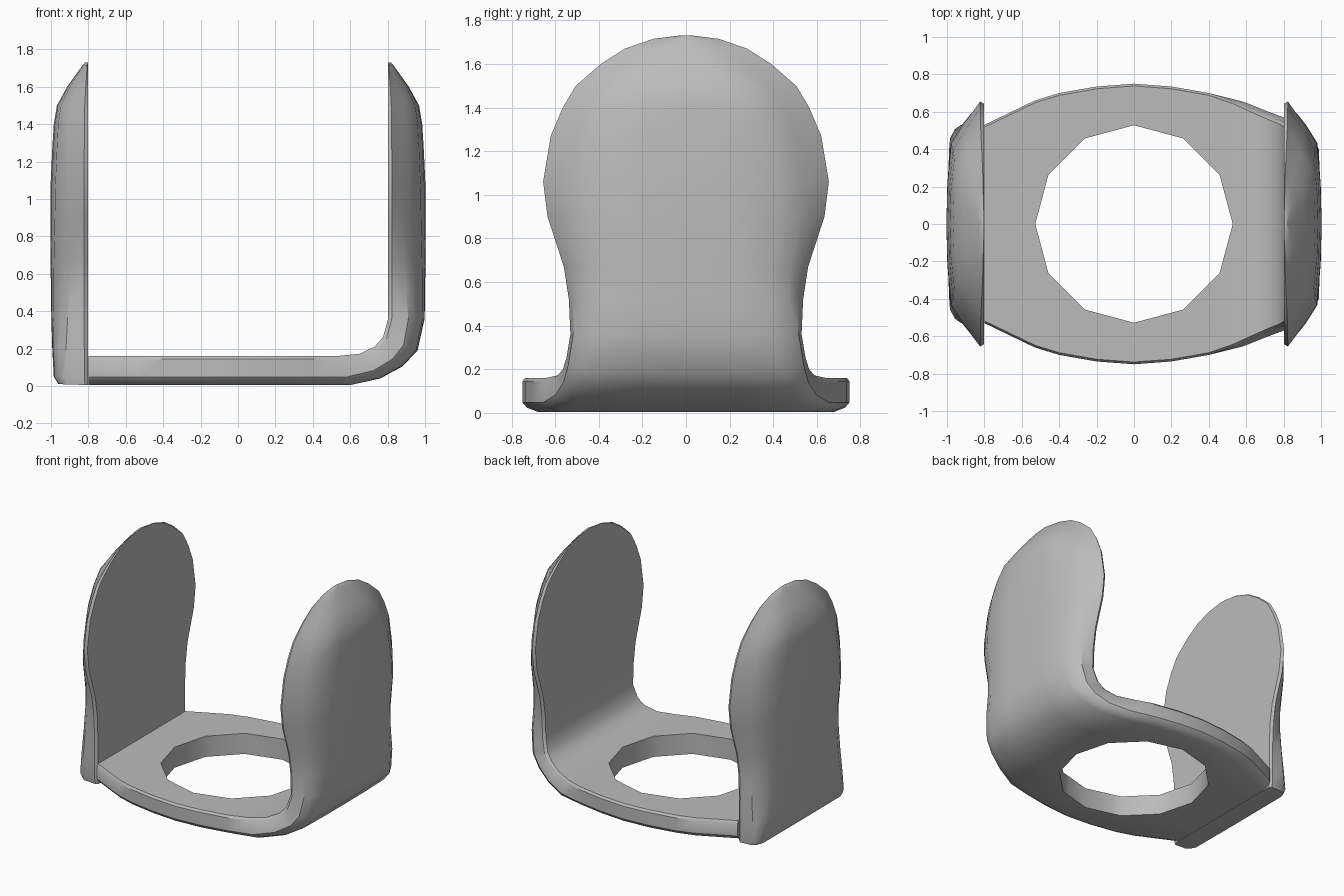
import bpy, bmesh, math

cube = bpy.data.objects.get("Cube")
if cube:
    bpy.data.objects.remove(cube)

grey = bpy.data.materials.new("plain grey")
grey.use_nodes = True
COLOR = (0.5, 0.5, 0.5, 1)
grey.diffuse_color = COLOR
grey.node_tree.nodes["Principled BSDF"].inputs["Base Color"].default_value = COLOR

# Edge profiles from rim to centre: (inset share, depth share)
BASE_EDGE = [(0, .1), (0, .72), (.3, .88), (1, 1)]
EAR_EDGE = [(0, .1), (.25, .3), (.55, .55), (1, .87)]


def section(xi, zi, xo, zo, w, r, k):
    """Closed ring across the part, from the inner to the outer surface."""
    r = min(r, .6 * w)
    half = [(w - min(.012, w * .2), 0)]
    for (a, f), (b, g) in zip(BASE_EDGE, EAR_EDGE):
        half.append((w - r * (a + (b - a) * k), f + (g - f) * k))
    half.append(((w - r) * .5, 1 - .03 * k))
    ring = half + [(0, 1)] + [(-y, f) for y, f in reversed(half)]
    return [(xi + (xo - xi) * f, y, zi + (zo - zi) * f) for y, f in ring]


def loft(name, stations):
    bm = bmesh.new()
    rings = [[bm.verts.new(p) for p in section(*s)] for s in stations]
    for a, b in zip(rings, rings[1:]):
        n = len(a)
        for i in range(n):
            j = (i + 1) % n
            bm.faces.new((a[i], a[j], b[j], b[i]))
    bm.faces.new(rings[0])
    bm.faces.new(rings[-1])
    bmesh.ops.recalc_face_normals(bm, faces=bm.faces)
    mesh = bpy.data.meshes.new(name)
    bm.to_mesh(mesh)
    bm.free()
    mesh.materials.append(grey)
    ob = bpy.data.objects.new(name, mesh)
    bpy.context.collection.objects.link(ob)
    return ob


def smooth(ob):
    bpy.ops.object.select_all(action='DESELECT')
    ob.select_set(True)
    bpy.context.view_layer.objects.active = ob
    bpy.ops.object.shade_smooth_by_angle(angle=math.radians(35))


# Rounded ear outline: height, half width, thickness, edge inset, edge blend
EAR = [(.36, .53, .195, .13, .4), (.52, .537, .197, .15, .55), (.67, .56, .2, .17, .7),
       (.9, .635, .2, .2, .9), (1.06, .655, .2, .225, 1), (1.27, .62, .19, .225, 1),
       (1.4, .565, .182, .225, 1), (1.5, .505, .165, .22, 1), (1.6, .39, .11, .2, 1),
       (1.67, .28, .06, .15, 1), (1.715, .15, .028, .1, 1), (1.73, .03, .015, .02, 1)]


def ear(side):
    return [(side * .803, z, side * (.803 + t), z, w, r, k) for z, w, t, r, k in EAR]


# Base plate that bends up into the left ear
base = [(x, .16, x, .005, w, .07, 0) for x, w in
        [(-.8, .53), (-.53, .66), (-.4, .7), (-.2, .735), (0, .75), (.2, .735), (.4, .7)]]
bend = [(.53, .16, .6, .005, .655, .07, 0), (.65, .172, .76, .04, .6, .08, .1),
        (.73, .21, .88, .105, .565, .09, .2), (.775, .26, .96, .19, .548, .11, .3)]
bracket = loft("bracket_base_and_left_ear", base + bend + ear(1))

# Round opening through the base
bpy.ops.mesh.primitive_cylinder_add(vertices=12, radius=.528, depth=.6, location=(0, 0, .1))
cutter = bpy.context.object
cutter.name = "opening_cutter"
cutter.hide_render = True
cutter.data.materials.append(grey)
cut = bracket.modifiers.new("opening", 'BOOLEAN')
cut.operation = 'DIFFERENCE'
cut.solver = 'EXACT'
cut.object = cutter
bpy.context.view_layer.objects.active = bracket
bpy.ops.object.modifier_apply(modifier=cut.name)
bpy.data.objects.remove(cutter)
smooth(bracket)

# Separate right ear with a square foot
foot = [(-.803, .005, -.96, .01, .525, .06, .1), (-.803, .05, -.985, .05, .53, .07, .1),
        (-.803, .2, -.993, .2, .53, .1, .25)]
smooth(loft("right_ear", foot + ear(-1)))
